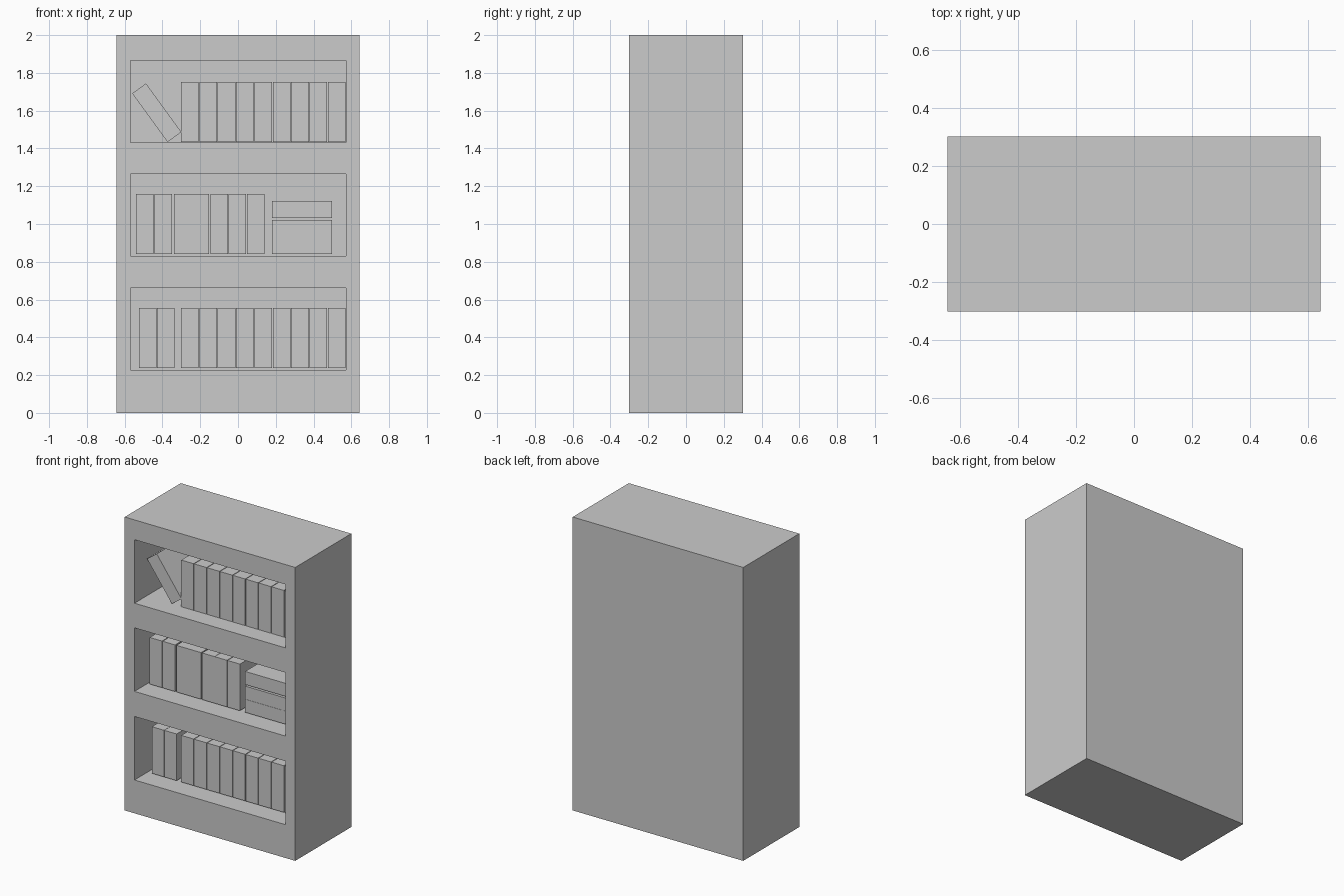
import bpy, bmesh, math
from mathutils import Matrix

if "Cube" in bpy.data.objects:
    bpy.data.objects.remove(bpy.data.objects["Cube"])

HALF_W, HALF_D, HEIGHT = 0.643, 0.302, 2.0
BOOK_T, BOOK_H = 0.093, 0.318
BOOK_Y0, BOOK_Y1 = -0.18, 0.07


def boxes(name, spans):
    """One object made of axis-aligned boxes, each (x0, x1, y0, y1, z0, z1)."""
    bm = bmesh.new()
    for x0, x1, y0, y1, z0, z1 in spans:
        m = Matrix.Translation(((x0 + x1) / 2, (y0 + y1) / 2, (z0 + z1) / 2))
        m = m @ Matrix.Diagonal((x1 - x0, y1 - y0, z1 - z0, 1))
        bmesh.ops.create_cube(bm, size=1, matrix=m)
    me = bpy.data.meshes.new(name)
    bm.to_mesh(me)
    bm.free()
    ob = bpy.data.objects.new(name, me)
    bpy.context.collection.objects.link(ob)
    return ob


# Solid case with three shelf recesses cut into the front
case = boxes("bookcase", [(-HALF_W, HALF_W, -HALF_D, HALF_D, 0, HEIGHT)])
cutter = boxes("recess_cutter", [(-0.569, 0.571, -0.5, 0.2, z, z + 0.433)
                                 for z in (0.227, 0.831, 1.432)])
cutter.hide_render = True
cutter.hide_viewport = False
cutter.display_type = 'WIRE'
cut = case.modifiers.new("recesses", 'BOOLEAN')
cut.operation = 'DIFFERENCE'
cut.solver = 'EXACT'
cut.object = cutter

# Upright books, row by row
full_row = [-0.302 + 0.0973 * i for i in range(9)]
rows = {
    "bottom": (0.238, [-0.524, -0.430] + full_row),
    "middle": (0.842, [-0.540, -0.442, -0.339, -0.246, -0.145, -0.050, 0.047]),
    "top": (1.433, full_row),
}
for row, (z, lefts) in rows.items():
    for i, x in enumerate(lefts):
        boxes(f"{row}_book_{i + 1}",
              [(x, x + BOOK_T, BOOK_Y0, BOOK_Y1, z, z + BOOK_H)])

# Three books lying flat on the middle shelf
for i, z in enumerate((0.842, 0.932, 1.032)):
    boxes(f"flat_book_{i + 1}",
          [(0.18, 0.18 + BOOK_H, BOOK_Y0, BOOK_Y1, z, z + 0.089)])

# Leaning book on the top shelf
lean = boxes("leaning_book", [(-0.045, 0.045, BOOK_Y0, BOOK_Y1,
                               -BOOK_H / 2, BOOK_H / 2)])
lean.rotation_euler.y = math.radians(-36)
lean.location = (-0.430, 0, 1.589)
